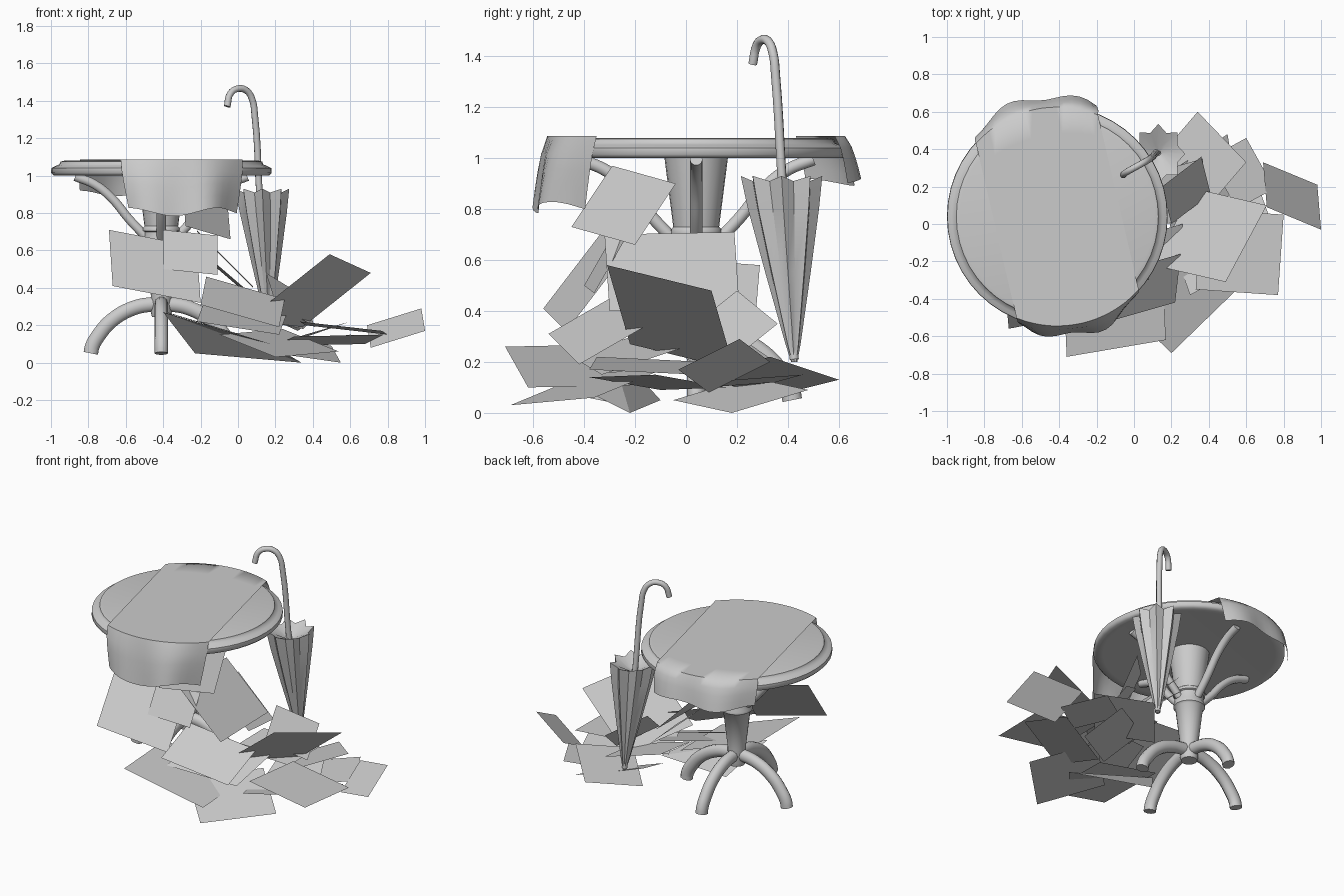
import bpy, math
from mathutils import Vector

CX, CY = -0.41, 0.04  # table axis


def make(name, verts, faces, smooth=None):
    me = bpy.data.meshes.new(name)
    me.from_pydata([tuple(v) for v in verts], [], faces)
    me.update()
    ob = bpy.data.objects.new(name, me)
    bpy.context.collection.objects.link(ob)
    if smooth:
        shade(ob, smooth)
    return ob


def shade(ob, deg):
    bpy.ops.object.select_all(action='DESELECT')
    ob.select_set(True)
    bpy.context.view_layer.objects.active = ob
    bpy.ops.object.shade_smooth_by_angle(angle=math.radians(deg))


def grid_faces(rows, cols, wrap=False):
    n = cols if wrap else cols - 1
    return [(r * cols + c, r * cols + (c + 1) % cols, (r + 1) * cols + (c + 1) % cols, (r + 1) * cols + c)
            for r in range(rows - 1) for c in range(n)]


def lathe(name, profile, n):
    verts = [(CX + r * math.cos(2 * math.pi * i / n), CY + r * math.sin(2 * math.pi * i / n), z)
             for r, z in profile for i in range(n)]
    faces = grid_faces(len(profile), n, True)
    faces.append(tuple(range(n))[::-1])
    faces.append(tuple(range((len(profile) - 1) * n, len(profile) * n)))
    return make(name, verts, faces, 50)


def tube(name, pts, radius, loc=(0, 0, 0), rot=0, squash=1):
    cu = bpy.data.curves.new(name, 'CURVE')
    cu.dimensions = '3D'
    cu.bevel_depth = radius
    cu.bevel_resolution = 3
    cu.resolution_u = 5
    cu.use_fill_caps = True
    sp = cu.splines.new('BEZIER')
    sp.bezier_points.add(len(pts) - 1)
    for bp, p in zip(sp.bezier_points, pts):
        bp.co = p
        bp.handle_left_type = bp.handle_right_type = 'AUTO'
    ob = bpy.data.objects.new(name, cu)
    bpy.context.collection.objects.link(ob)
    ob.location = loc
    ob.rotation_euler.z = rot
    ob.scale.y = squash
    bpy.ops.object.select_all(action='DESELECT')
    ob.select_set(True)
    bpy.context.view_layer.objects.active = ob
    bpy.ops.object.convert(target='MESH')
    shade(bpy.context.object, 50)


# round table top with moulded edge, and turned column
lathe("table_top", [(0.53, 1.003), (0.575, 1.0), (0.59, 1.015), (0.588, 1.04), (0.565, 1.052),
                    (0.545, 1.06), (0.54, 1.075), (0.52, 1.08)], 48)
lathe("table_column", [(0.05, 0.245), (0.056, 0.27), (0.056, 0.36), (0.085, 0.61), (0.098, 0.62),
                       (0.098, 0.635), (0.09, 0.65), (0.09, 0.70), (0.1, 0.705), (0.1, 0.72),
                       (0.09, 0.73), (0.125, 1.005)], 24)

# four curved feet and four curved brackets
for i in range(4):
    a = i * math.pi / 2
    tube("table_foot", [(0.03, 0, 0.315), (0.14, 0, 0.295), (0.26, 0, 0.23), (0.34, 0, 0.14),
                        (0.37, 0, 0.085), (0.377, 0, 0.05)], 0.041, (CX, CY, 0), a, 0.9)
    tube("table_bracket", [(0.08, 0, 0.67), (0.17, 0, 0.765), (0.27, 0, 0.885), (0.36, 0, 0.955),
                           (0.46, 0, 0.995)], 0.025, (CX, CY, 0), a)

# runner lying over the table, hanging down at both ends
along = Vector((-0.227, 0.974, 0))
across = Vector((0.974, 0.227, 0))
verts, W = [], 16
for row in range(17):
    for c in range(W + 1):
        w = -0.335 + 0.67 * c / W
        edge = math.sqrt(0.585 ** 2 - w * w)
        t = (row - 8) / 4
        side = 1 if t > 0 else -1
        k = max(0, abs(t) - 1)
        s = side * min(1, abs(t)) * edge
        p = Vector((CX, CY, 1.086)) + across * w + along * s
        if k > 0:
            drop = 0.28 if side < 0 else 0.18
            wave = 0.06 + 0.018 * math.cos(17 * w + 2 * side)
            radial = Vector((p.x - CX, p.y - CY, 0)).normalized()
            p += radial * wave * k ** 0.6
            p += across * ((-0.2 if side < 0 else -0.1) * w * k)
            p.z -= drop * k * (1 + 0.08 * math.cos(12 * w + 1))
        verts.append(p)
make("table_runner", verts, grid_faces(17, W + 1), 60)

# closed umbrella leaning on the table: pleated canopy, shaft and hook
tip, crown = Vector((0.165, 0.425, 0.2)), Vector((0.13, 0.375, 0.91))
verts, N = [], 16
rings = [(0, 0.012, 0.010), (0.1, 0.03, 0.024), (0.5, 0.09, 0.072), (0.85, 0.14, 0.11),
         (1.0, 0.16, 0.122), (0.95, 0.05, 0.04), (0.93, 0.012, 0.012)]
for t, ridge, valley in rings:
    for i in range(N):
        a = 2 * math.pi * i / N
        r = ridge if i % 2 == 0 else valley
        lift = 0.02 if (i % 2 == 0 and t == 1.0) else 0
        verts.append(tip.lerp(crown, t) + Vector((r * math.cos(a) * 0.9, r * math.sin(a), lift)))
make("umbrella_canopy", verts, grid_faces(len(rings), N, True) + [tuple(range(N))[::-1]], 35)
tube("umbrella_shaft", [(0.165, 0.425, 0.21), (0.115, 0.378, 0.9), (0.09, 0.352, 1.32),
                        (0.075, 0.342, 1.41), (0.045, 0.325, 1.455), (0.0, 0.30, 1.465),
                        (-0.04, 0.277, 1.44), (-0.058, 0.262, 1.37)], 0.018)


def papers(name, rows):
    # each row: three corners of a sheet, the fourth completes the parallelogram
    for r in rows:
        a, b, d = Vector(r[0:3]), Vector(r[3:6]), Vector(r[6:9])
        quad = [a, b, b + d - a, d]
        for q in quad:
            q.z = max(q.z, 0.0)
        make(name, quad, [(0, 1, 2), (0, 2, 3)])


# sheets high in the pile, under the table edge
papers("upper_paper", [
    (-0.67, -0.56, 0.41, -0.20, -0.47, 0.32, -0.69, -0.33, 0.71),
    (-0.40, -0.40, 0.50, -0.11, -0.36, 0.47, -0.40, -0.28, 0.71),
    (-0.28, -0.45, 0.73, -0.04, -0.20, 0.66, -0.30, -0.29, 0.97),
    (-0.22, -0.32, 0.70, -0.22, 0.19, 0.71, 0.08, -0.30, 0.40),
    (0.10, -0.22, 0.27, 0.32, 0.19, 0.17, 0.49, -0.31, 0.58),
    (-0.20, -0.54, 0.31, 0.22, -0.42, 0.19, -0.17, -0.28, 0.46),
    (0.15, 0.20, 0.48, 0.36, 0.36, 0.35, 0.20, 0.00, 0.32),
    (0.08, 0.00, 0.36, 0.08, 0.27, 0.34, -0.20, 0.02, 0.60),
])
# sheets spread on the floor
papers("floor_paper", [
    (0.33, -0.35, 0.22, 0.77, -0.38, 0.17, 0.36, 0.08, 0.20),
    (-0.36, -0.71, 0.26, 0.17, -0.62, 0.10, -0.38, -0.24, 0.27),
    (-0.40, -0.30, 0.27, 0.17, -0.42, 0.10, -0.23, -0.10, 0.05),
    (0.20, -0.69, 0.03, 0.54, -0.36, 0.06, -0.10, -0.40, 0.15),
    (0.69, 0.33, 0.20, 0.98, 0.21, 0.29, 0.71, 0.09, 0.08),
    (0.40, 0.35, 0.12, 0.60, 0.46, 0.15, 0.55, 0.08, 0.10),
    (0.34, 0.60, 0.13, 0.60, 0.33, 0.22, 0.10, 0.32, 0.06),
    (0.20, -0.05, 0.05, 0.55, 0.18, 0.0, 0.15, 0.25, 0.14),
    (0.30, -0.38, 0.14, 0.78, -0.12, 0.15, 0.20, -0.10, 0.09),
    (-0.22, -0.45, 0.22, 0.22, -0.33, 0.15, -0.18, -0.12, 0.33),
    (0.00, -0.05, 0.25, 0.35, 0.05, 0.18, 0.02, 0.25, 0.27),
])
